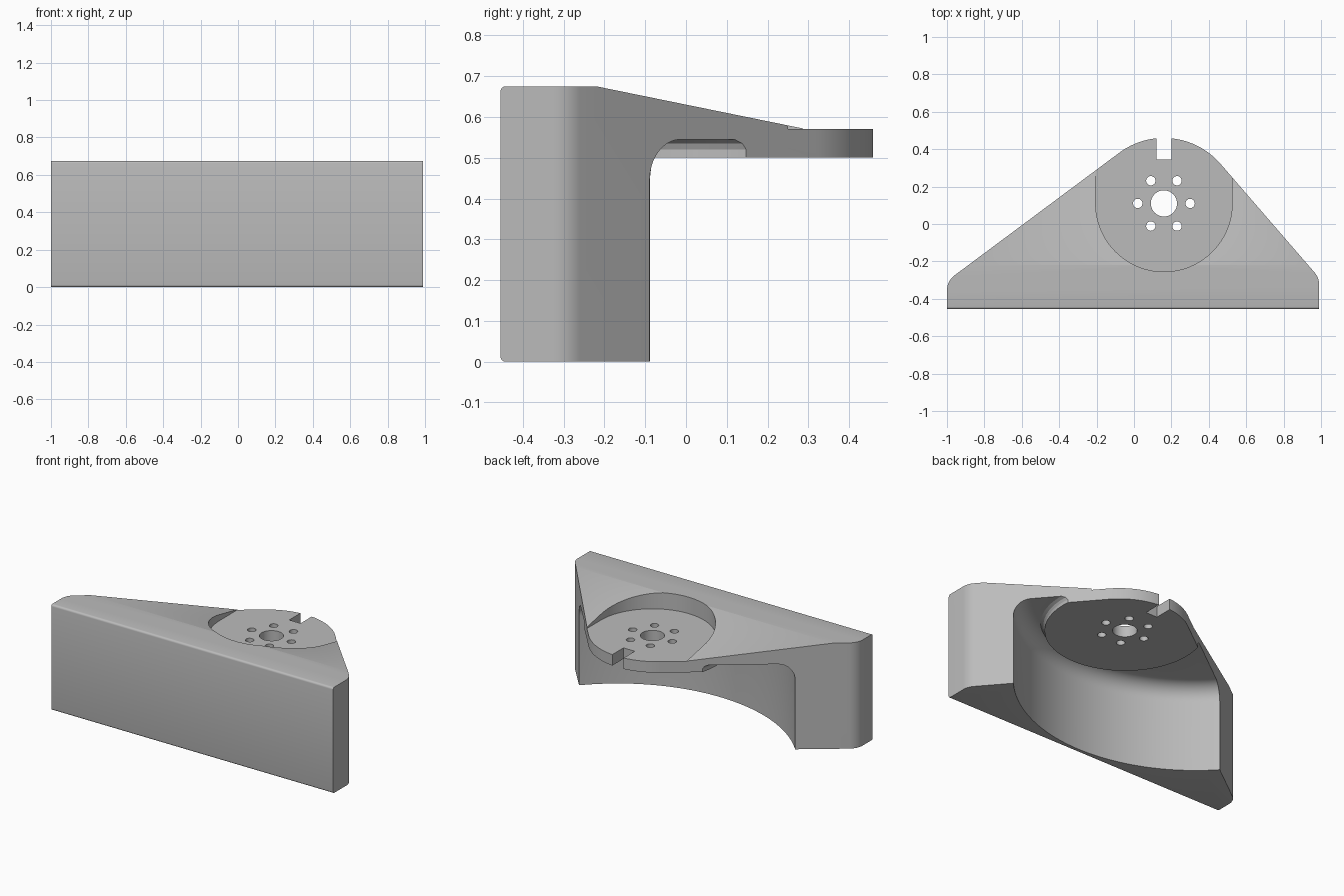
import bpy, bmesh
from math import sin, cos, pi, radians, hypot, atan2
from mathutils import Vector

if "Cube" in bpy.data.objects:
    bpy.data.objects.remove(bpy.data.objects["Cube"], do_unlink=True)

HUB = (0.16, 0.11)            # centre of the round seat and bolt circle
TOP, SEAT, UNDER = 0.675, 0.57, 0.5

gray = bpy.data.materials.new("plain gray")
gray.use_nodes = True
gray.diffuse_color = (0.5, 0.5, 0.5, 1)
gray.node_tree.nodes["Principled BSDF"].inputs["Base Color"].default_value = (0.5, 0.5, 0.5, 1)


def make_object(name, bm):
    bmesh.ops.recalc_face_normals(bm, faces=bm.faces)
    mesh = bpy.data.meshes.new(name)
    bm.to_mesh(mesh)
    bm.free()
    obj = bpy.data.objects.new(name, mesh)
    bpy.context.collection.objects.link(obj)
    mesh.materials.append(gray)
    return obj


def prism(name, points, low, high, axis="z"):
    """Extrude a flat outline along z, or a (y, z) outline along x."""
    bm = bmesh.new()
    place = (lambda a, b: (a, b, low)) if axis == "z" else (lambda a, b: (low, a, b))
    face = bm.faces.new([bm.verts.new(place(*p)) for p in points])
    moved = bmesh.ops.extrude_face_region(bm, geom=[face])["geom"]
    step = Vector((0, 0, high - low)) if axis == "z" else Vector((high - low, 0, 0))
    bmesh.ops.translate(bm, vec=step, verts=[v for v in moved if isinstance(v, bmesh.types.BMVert)])
    return make_object(name, bm)


def lathe(name, centre, profile, steps):
    """Stack of rings from (radius, z) pairs, capped at both ends."""
    bm = bmesh.new()
    rings = [[bm.verts.new((centre[0] + r * cos(2 * pi * i / steps),
                            centre[1] + r * sin(2 * pi * i / steps), z))
              for i in range(steps)] for r, z in profile]
    for a, b in zip(rings, rings[1:]):
        for i in range(steps):
            j = (i + 1) % steps
            bm.faces.new((a[i], a[j], b[j], b[i]))
    bm.faces.new(rings[0])
    bm.faces.new(rings[-1])
    return make_object(name, bm)


def arc(cx, cy, r, start, end, steps):
    return [(cx + r * cos(radians(start + (end - start) * i / steps)),
             cy + r * sin(radians(start + (end - start) * i / steps))) for i in range(steps + 1)]


def cut(target, tool):
    mod = target.modifiers.new("cut", "BOOLEAN")
    mod.operation, mod.solver, mod.object = "DIFFERENCE", "EXACT", tool
    bpy.context.view_layer.objects.active = target
    bpy.ops.object.modifier_apply(modifier=mod.name)
    bpy.data.objects.remove(tool, do_unlink=True)


# Main block: straight front, rounded ends, sides tangent to the round nose
outline = [(-1, -0.455), (0.99, -0.455)]
outline += arc(0.89, -0.325, 0.1, 0, 41, 8)
outline += arc(0.16, 0.06, 0.4, 41, 128, 40)
outline += arc(-0.9, -0.355, 0.1, 128, 180, 8)
body = prism("mounting_bracket", outline, 0, TOP)

# Soft front edges along the top and bottom
bm = bmesh.new()
bm.from_mesh(body.data)
front = [e for e in bm.edges if all(v.co.y < -0.45 for v in e.verts)
         and abs(e.verts[0].co.z - e.verts[1].co.z) < 0.01]
bmesh.ops.bevel(bm, geom=front, offset=0.013, segments=4, profile=0.5, affect="EDGES")
bm.to_mesh(body.data)
bm.free()

# Sloping top behind the flat front strip
cut(body, prism("slope_cutter", [(-0.22, TOP), (0.295, SEAT), (0.7, SEAT), (0.7, 0.9), (-0.22, 0.9)],
                -1.2, 1.2, "x"))

# Round seat pocket that runs out at the back
pocket = [(HUB[0] + 0.365, 0.8), (HUB[0] - 0.365, 0.8)] + arc(*HUB, 0.365, 180, 360, 64)
cut(body, prism("pocket_cutter", pocket, SEAT, 0.9))

# Curved hollow under the plate, with a filleted ceiling, leaving a round boss
ceiling, fillet, reach = 0.545, 0.1, 1.035
hollow_profile = [(reach, -0.1)] + arc(reach - fillet, ceiling - fillet, fillet, 0, 90, 10)
hollow = lathe("hollow_cutter", (0.055, 0.61), hollow_profile, 192)
boss_profile = [(0.455, UNDER), (0.455, 0.52), (0.462, 0.535), (0.48, 0.546), (0.48, 0.6)]
cut(hollow, lathe("boss", HUB, boss_profile, 96))
cut(body, hollow)

# Centre bore and ring of bolt holes
cut(body, lathe("bore_cutter", HUB, [(0.07, 0.4), (0.07, 0.8)], 48))
for i in range(6):
    spot = (HUB[0] + 0.14 * cos(i * pi / 3), HUB[1] + 0.14 * sin(i * pi / 3))
    cut(body, lathe("bolt_cutter", spot, [(0.025, 0.4), (0.025, 0.8)], 24))

# Locating notch in the nose
cut(body, prism("notch_cutter", [(0.12, 0.345), (0.2, 0.345), (0.2, 0.7), (0.12, 0.7)], 0.4, 0.8))

# Smooth curves with sharp edges kept
bpy.ops.object.select_all(action="DESELECT")
body.select_set(True)
bpy.context.view_layer.objects.active = body
bpy.ops.object.shade_smooth_by_angle(angle=radians(25))
